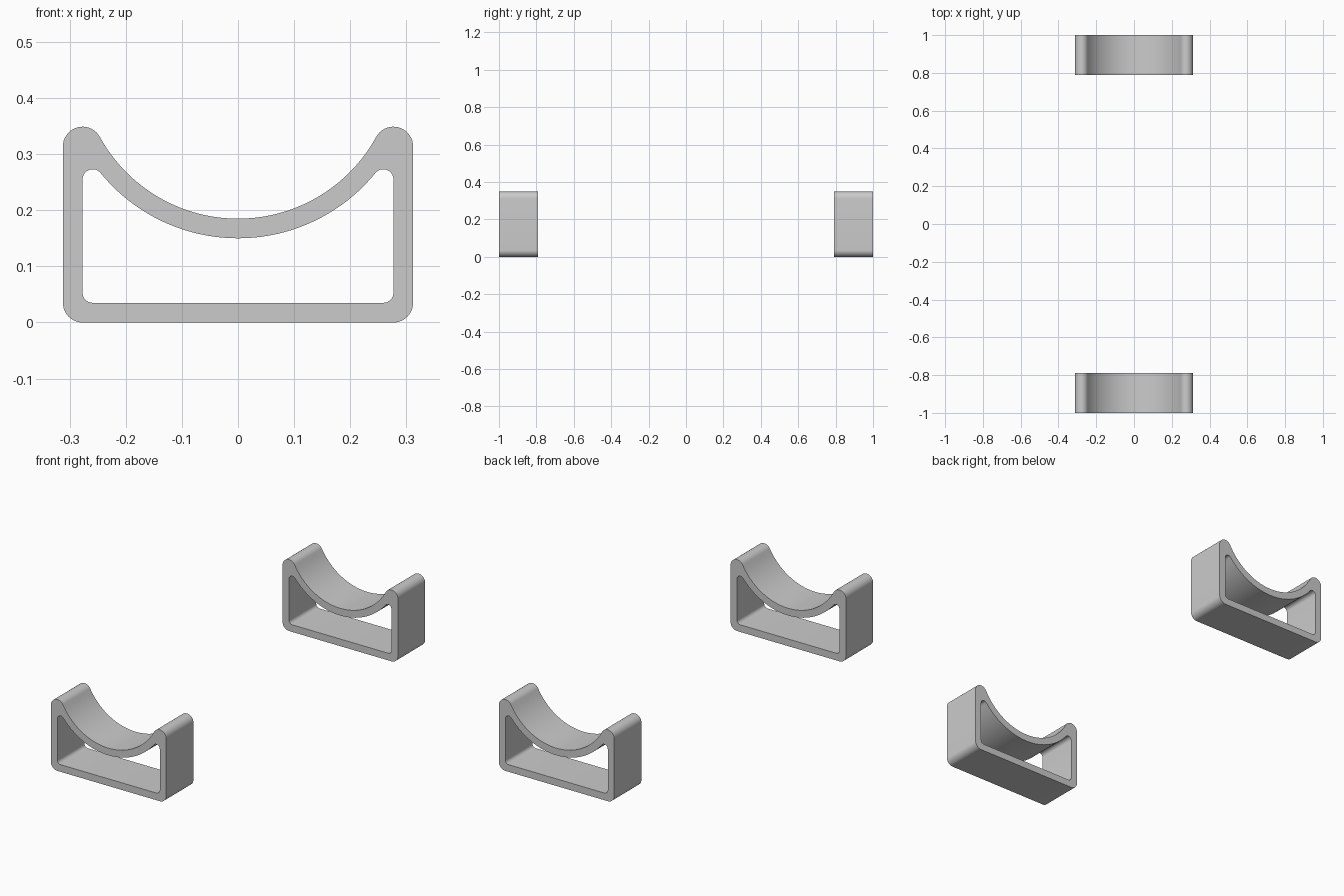
import bpy, bmesh
from math import pi, sin, cos, sqrt, atan2

if "Cube" in bpy.data.objects:
    bpy.data.objects.remove(bpy.data.objects["Cube"])

HALF_W, WALL = 0.312, 0.035        # half width, wall thickness
R, CZ = 0.281, 0.466               # saddle radius and centre height
FILLET = 0.018                     # fillet inside the window
DEPTH = 0.21


def arc(cx, cz, r, a0, a1, n):
    return [(cx + r * cos(a0 + (a1 - a0) * i / n),
             cz + r * sin(a0 + (a1 - a0) * i / n)) for i in range(n + 1)]


def mirrored(half):
    """Close a right-hand half profile, skipping points on the centre line."""
    return half + [(-x, z) for x, z in reversed(half) if abs(x) > 1e-6]


# Outer outline: rounded base corner, rounded horn, saddle arc
hx = HALF_W - WALL
hz = CZ - sqrt((R + WALL) ** 2 - hx ** 2)
tangent = atan2(hz - CZ, hx)
outer = mirrored(arc(hx, WALL, WALL, -pi / 2, 0, 10)
                 + arc(hx, hz, WALL, 0, tangent + pi, 18)
                 + arc(0, CZ, R, tangent, -pi / 2, 20)[1:])

# Window outline: follows the walls and the underside of the saddle
fx = hx - FILLET
fz = CZ - sqrt((R + WALL + FILLET) ** 2 - fx ** 2)
t2 = atan2(fz - CZ, fx)
inner = mirrored(arc(fx, WALL + FILLET, FILLET, -pi / 2, 0, 8)
                 + arc(fx, fz, FILLET, 0, t2 + pi, 12)
                 + arc(0, CZ, R + WALL, t2, -pi / 2, 20)[1:])


def cradle(name, y0):
    bm = bmesh.new()
    edges = []
    for loop in (outer, inner):
        vs = [bm.verts.new((x, y0, z)) for x, z in loop]
        edges += [bm.edges.new((vs[i - 1], vs[i])) for i in range(len(vs))]
    bmesh.ops.triangle_fill(bm, edges=edges, use_beauty=True, use_dissolve=False)
    ext = bmesh.ops.extrude_face_region(bm, geom=bm.faces[:], use_keep_orig=True)
    bmesh.ops.translate(bm, vec=(0, DEPTH, 0),
                        verts=[g for g in ext["geom"] if isinstance(g, bmesh.types.BMVert)])
    bmesh.ops.recalc_face_normals(bm, faces=bm.faces[:])
    me = bpy.data.meshes.new(name)
    bm.to_mesh(me)
    bm.free()
    ob = bpy.data.objects.new(name, me)
    bpy.context.collection.objects.link(ob)
    bpy.ops.object.select_all(action='DESELECT')
    ob.select_set(True)
    bpy.context.view_layer.objects.active = ob
    bpy.ops.object.shade_smooth_by_angle(angle=pi / 6)


# Two identical cradles, one at each end
cradle("front_cradle", -1.0)
cradle("back_cradle", 1.0 - DEPTH)
